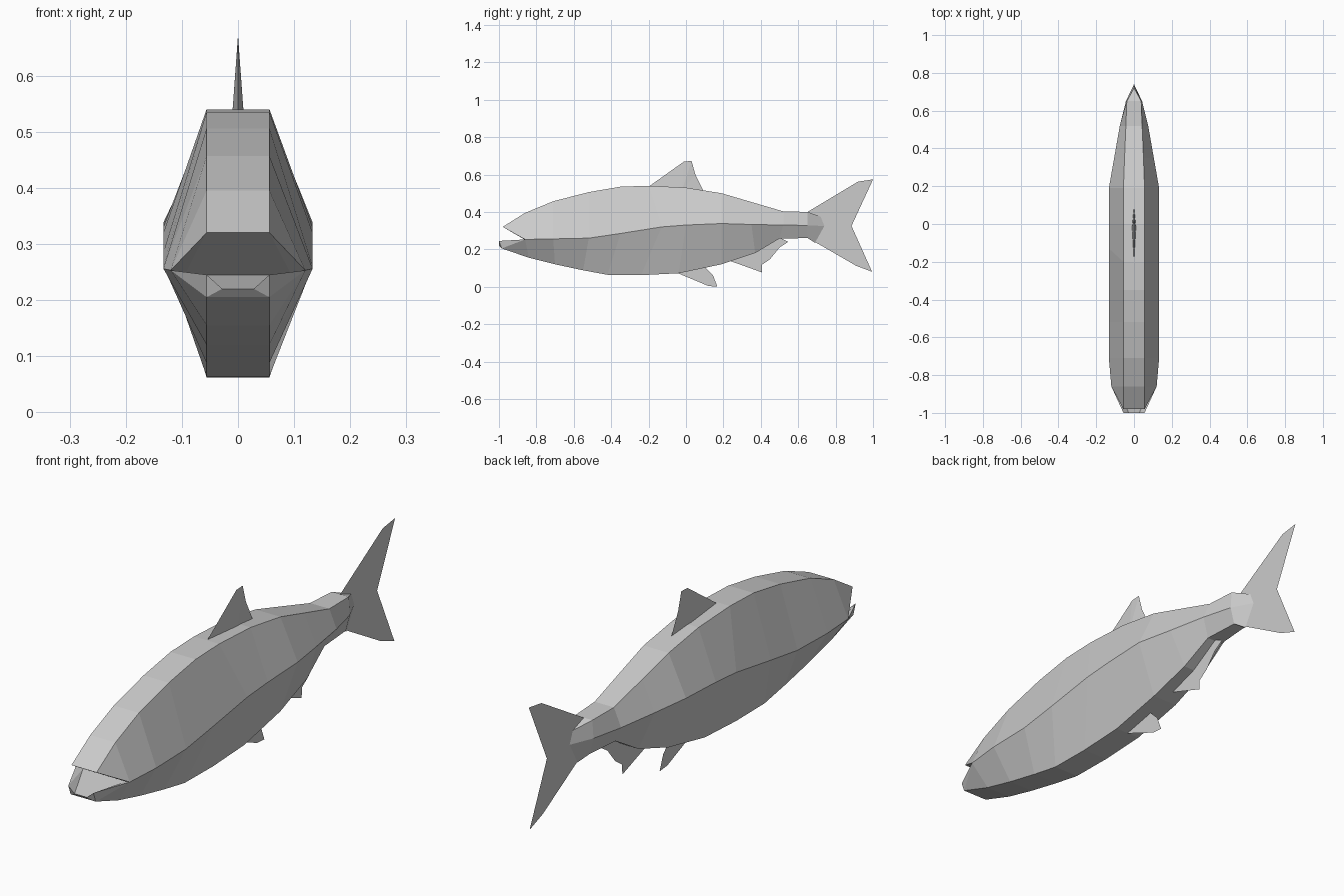
import bpy

if "Cube" in bpy.data.objects:
    bpy.data.objects.remove(bpy.data.objects["Cube"])


def make_object(name, verts, faces):
    mesh = bpy.data.meshes.new(name)
    mesh.from_pydata(verts, [], faces)
    mesh.validate()
    obj = bpy.data.objects.new(name, mesh)
    bpy.context.collection.objects.link(obj)
    return obj


# Body ridges as (y, z, half width): back, flank and belly, nose to tail
back = [(-.98, .32, .056), (-.86, .395, .056), (-.71, .457, .056), (-.52, .506, .056),
        (-.35, .535, .056), (-.2, .54, .056), (0, .53, .056), (.19, .50, .056),
        (.35, .453, .05), (.52, .403, .043), (.65, .40, .038), (.72, .375, 0)]
flank = [(-.86, .253, .12), (-.86, .253, .12), (-.71, .256, .133), (-.52, .26, .133),
         (-.35, .285, .133), (-.13, .32, .133), (0, .33, .133), (.19, .338, .133),
         (.35, .333, .105), (.52, .33, .075), (.65, .328, .043), (.74, .325, 0)]
belly = [(-.985, .205, .056), (-.84, .155, .056), (-.7, .12, .056), (-.55, .088, .056),
         (-.42, .064, .056), (-.24, .062, .056), (-.04, .072, .056), (.19, .12, .056),
         (.37, .18, .048), (.5, .258, .035), (.65, .26, .025), (.69, .235, 0)]

verts, faces = [], []


def add(y, z, x):
    verts.extend([(x, y, z), (-x, y, z)])
    return len(verts) - 2


def both(*ids):
    faces.append(ids)
    faces.append(tuple(i ^ 1 for i in reversed(ids)))


B = [add(*p) for p in back]
F = [add(*p) for p in flank]
F[0] = F[1]
L = [add(*p) for p in belly]
for i in range(len(B) - 1):
    faces.append((B[i], B[i + 1], B[i + 1] ^ 1, B[i] ^ 1))
    faces.append((L[i] ^ 1, L[i + 1] ^ 1, L[i + 1], L[i]))
    if i:
        both(B[i], F[i], F[i + 1], B[i + 1])
        both(F[i], L[i], L[i + 1], F[i + 1])
both(B[0], F[1], B[1])

# Open mouth: sloping roof, floor and lower lip
inner = add(-.85, .245, .095)
lip = add(-1, .245, .056)
tip = add(-1, .22, .028)
faces.append((B[0], B[0] ^ 1, inner ^ 1, inner))
both(B[0], inner, F[1])
faces.append((tip, tip ^ 1, inner ^ 1, inner))
both(tip, lip, inner)
both(lip, F[1], inner)
both(lip, tip, L[0])
faces.append((tip, L[0], L[0] ^ 1, tip ^ 1))
both(lip, L[0], F[1])
both(F[1], L[0], L[1])
make_object("body", verts, faces)

# Flat fins on the centre plane
fins = {
    "tail_fin": [(.65, .40), (.92, .562), (1, .574), (.885, .325), (.995, .08),
                 (.91, .112), (.68, .245)],
    "pelvic_fin": [(-.05, .075), (.12, .004), (.168, 0), (.145, .06), (.1, .105)],
    "anal_fin": [(.23, .14), (.405, .077), (.407, .118), (.45, .148), (.5, .21),
                 (.547, .24), (.49, .268)],
}
for name, pts in fins.items():
    make_object(name, [(0, y, z) for y, z in pts], [tuple(range(len(pts)))])

# Dorsal fin: wedge, thick at its root and sharp at the rim
rim = [(-.2, .535), (-.01, .67), (.03, .672), (.05, .6), (.095, .51)]
v = [(0, y, z) for y, z in rim] + [(.011, -.02, .52), (-.011, -.02, .52)]
f = []
for i in range(4):
    f += [(i + 1, i, 5), (i, i + 1, 6)]
f += [(0, 6, 5), (4, 5, 6)]
make_object("dorsal_fin", v, f)
